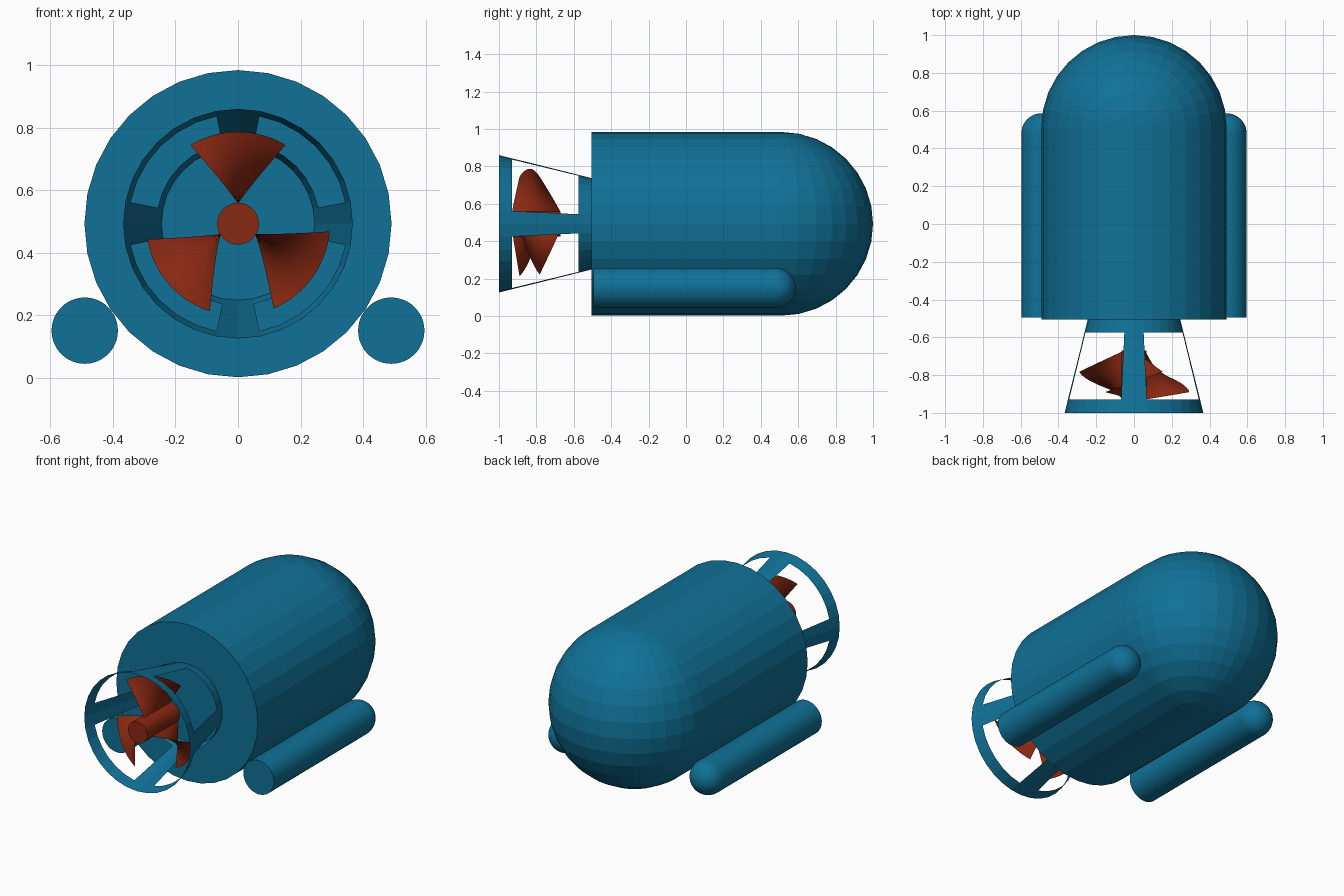
import bpy, bmesh, math
from mathutils import Vector

if "Cube" in bpy.data.objects:
    bpy.data.objects.remove(bpy.data.objects["Cube"])

AXIS_Z = 0.493   # height of the hull and propeller axis


def material(name, rgb):
    m = bpy.data.materials.new(name)
    m.diffuse_color = (*rgb, 1)
    m.use_nodes = True
    m.node_tree.nodes["Principled BSDF"].inputs["Base Color"].default_value = m.diffuse_color
    return m


BLUE = material("marine_blue", (0.005, 0.165, 0.31))
RED = material("rust_red", (0.25, 0.021, 0.006))


def finish(bm, name, mat, smooth=None):
    mesh = bpy.data.meshes.new(name)
    bm.to_mesh(mesh)
    bm.free()
    obj = bpy.data.objects.new(name, mesh)
    mesh.materials.append(mat)
    bpy.context.collection.objects.link(obj)
    if smooth:
        bpy.context.view_layer.objects.active = obj
        obj.select_set(True)
        bpy.ops.object.shade_smooth_by_angle(angle=math.radians(smooth))
        obj.select_set(False)
    return obj


def capsule(name, x, z, radius, y_dome, y_back, sides):
    """Half sphere whose open rim is extruded backwards and capped."""
    bm = bmesh.new()
    bmesh.ops.create_uvsphere(bm, u_segments=sides, v_segments=sides // 2, radius=radius)
    bmesh.ops.delete(bm, geom=[v for v in bm.verts if v.co.y < -1e-4], context='VERTS')
    bmesh.ops.translate(bm, verts=bm.verts, vec=(x, y_dome, z))
    rim = [e for e in bm.edges if e.is_boundary]
    ext = bmesh.ops.extrude_edge_only(bm, edges=rim)["geom"]
    for v in ext:
        if isinstance(v, bmesh.types.BMVert):
            v.co.y = y_back
    bmesh.ops.holes_fill(bm, edges=[e for e in bm.edges if e.is_boundary])
    bmesh.ops.recalc_face_normals(bm, faces=bm.faces)
    return finish(bm, name, BLUE)


# Hull and the two side floats
capsule("hull", 0, AXIS_Z, 0.491, 0.509, -0.505, 32)
for side, label in ((-1, "left"), (1, "right")):
    capsule(label + "_float", side * 0.49, 0.151, 0.106, 0.48, -0.495, 48)

# Propeller guard: thin cone with two full rings joined by four struts
bm = bmesh.new()
rows = []
for y, r in ((-1.0, 0.367), (-0.93, 0.35), (-0.575, 0.262), (-0.503, 0.244)):
    rows.append([bm.verts.new((r * math.sin(math.tau * i / 32), y,
                               AXIS_Z + r * math.cos(math.tau * i / 32))) for i in range(32)])
for k in range(3):
    for i in range(32):
        if k == 1 and i % 8 not in (0, 7):
            continue          # open window between the struts
        j = (i + 1) % 32
        bm.faces.new((rows[k][i], rows[k][j], rows[k + 1][j], rows[k + 1][i]))
bmesh.ops.recalc_face_normals(bm, faces=bm.faces)
finish(bm, "propeller_guard", BLUE)

# Propeller hub
bm = bmesh.new()
bmesh.ops.create_cone(bm, cap_ends=True, segments=32, radius1=0.067, radius2=0.067, depth=0.325)
for v in bm.verts:
    v.co = Vector((v.co.x, -0.8325 + v.co.z, AXIS_Z + v.co.y))
bmesh.ops.recalc_face_normals(bm, faces=bm.faces)
finish(bm, "propeller_hub", RED, 40)


def blade(name, root_deg, tip_deg, n=14):
    """Twisted sheet: lies along the axis at the root, fans out at the tip."""
    bm = bmesh.new()
    grid = []
    for a in range(n + 1):
        s = a / n
        r = 0.064 + (0.294 - 0.064) * s
        half = math.asin(0.152 * s / r)
        # slide the centre line from the root point to the tip point
        p0 = Vector((math.cos(math.radians(root_deg)), math.sin(math.radians(root_deg)))) * 0.064
        p1 = Vector((math.cos(math.radians(tip_deg)), math.sin(math.radians(tip_deg)))) * 0.294
        p = p0.lerp(p1, s)
        mid = math.atan2(p.y, p.x)
        y_near = -0.93 + 0.04 * s
        y_far = -0.672 - 0.11 * s
        row = []
        for b in range(n + 1):
            t = b / n
            ang = mid + half * (1 - 2 * t)
            row.append(bm.verts.new((r * math.cos(ang), y_near + (y_far - y_near) * t,
                                     AXIS_Z + r * math.sin(ang))))
        grid.append(row)
    for a in range(n):
        for b in range(n):
            bm.faces.new((grid[a][b], grid[a][b + 1], grid[a + 1][b + 1], grid[a + 1][b]))
    return finish(bm, name, RED, 60)


# Three blades
blade("top_blade", 90, 90)
blade("left_blade", 211, 221)
blade("right_blade", 329, 324)
